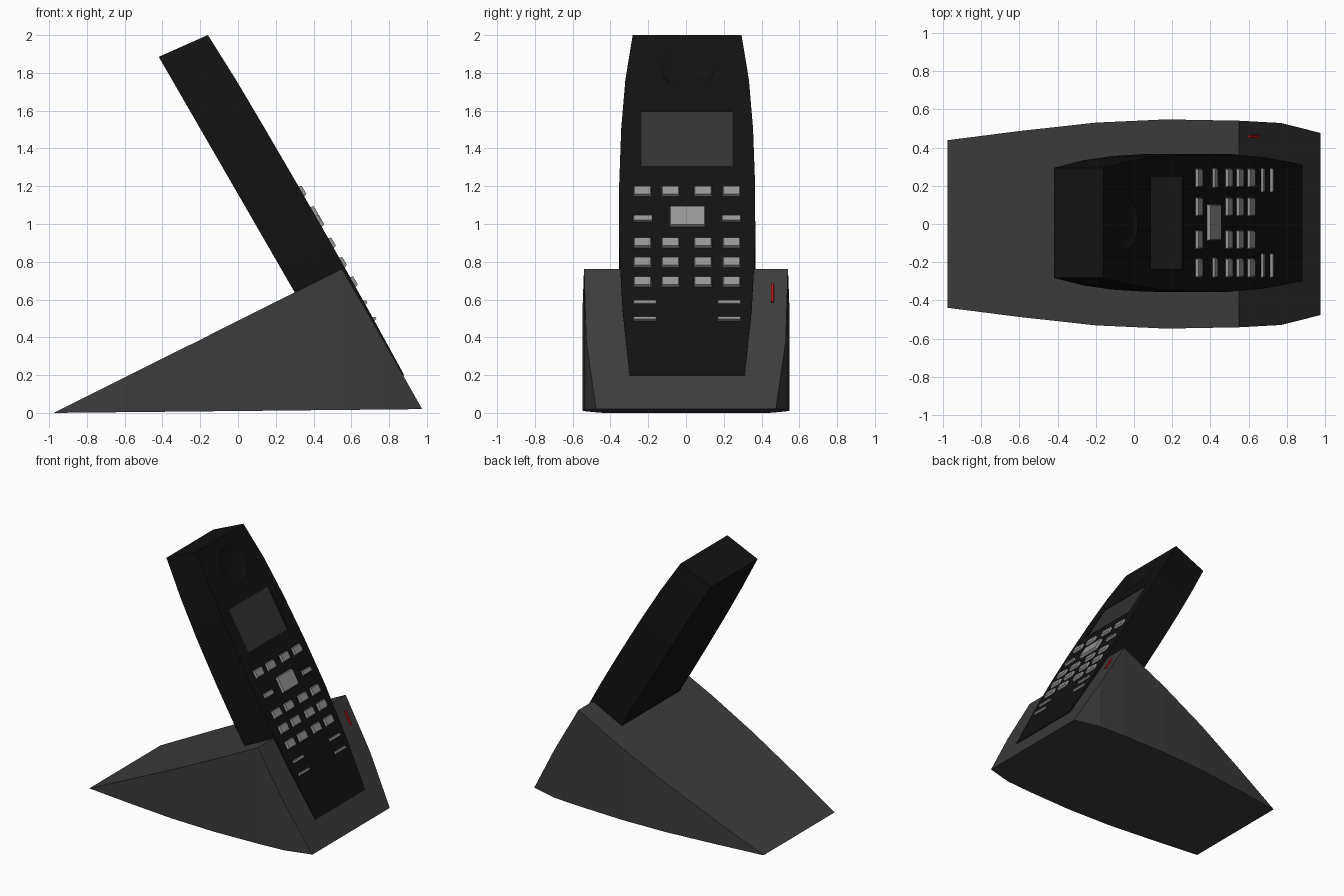
import bpy, bmesh, math
from mathutils import Matrix, Vector

if "Cube" in bpy.data.objects:
    bpy.data.objects.remove(bpy.data.objects["Cube"])

# Handset frame: local x = width, local y = along handset, local z = out of its face
T = math.radians(30)
S, C = math.sin(T), math.cos(T)
FRAME = Matrix(((0, -S, C, 0.88), (1, 0, 0, 0.006), (0, C, S, 0.2), (0, 0, 0, 1)))


def material(name, rgb):
    m = bpy.data.materials.new(name)
    m.diffuse_color = (*rgb, 1)
    m.use_nodes = True
    m.node_tree.nodes["Principled BSDF"].inputs["Base Color"].default_value = m.diffuse_color
    return m


DARK = material("base_grey", (0.045,) * 3)
BLACK = material("handset_black", (0.006,) * 3)
SCREEN = material("screen_grey", (0.032,) * 3)
KEY = material("key_grey", (0.3,) * 3)
RED = material("light_red", (0.45, 0.01, 0.01))


def finish(bm, name, mat, matrix=None):
    if matrix:
        bm.transform(matrix)
    bmesh.ops.recalc_face_normals(bm, faces=bm.faces)
    me = bpy.data.meshes.new(name)
    bm.to_mesh(me)
    bm.free()
    ob = bpy.data.objects.new(name, me)
    bpy.context.collection.objects.link(ob)
    me.materials.append(mat)
    return ob


def loft(name, sections, mat, matrix=None):
    """Skin a row of four-point sections; coinciding points are merged."""
    bm = bmesh.new()
    rings = [[bm.verts.new(p) for p in s] for s in sections]
    for a, b in zip(rings, rings[1:]):
        for i in range(4):
            j = (i + 1) % 4
            bm.faces.new((a[i], a[j], b[j], b[i]))
    bm.faces.new(rings[0])
    bm.faces.new(rings[-1])
    bmesh.ops.remove_doubles(bm, verts=bm.verts, dist=1e-4)
    return finish(bm, name, mat, matrix)


def face_height(u):
    """Slight bow of the handset's front face."""
    return 0.015 * (1 - ((u - 1.15) / 1.15) ** 2)


def block(name, y, z, w, h, low, high, mat, inset=0.0):
    """Tapered block on the handset face; y, z, w, h as seen from the right."""
    u, l = (z - 0.21) / C, h / C
    v = face_height(u)
    rings = []
    for k, d in ((low, 0), (high, inset)):
        a, b = w / 2 - d, l / 2 - d
        rings.append([(y + sx * a, u + sy * b, v + k)
                      for sx, sy in ((-1, -1), (1, -1), (1, 1), (-1, 1))])
    return loft(name, rings, mat, FRAME)


# Wedge base with bowed sides
base = []
for x, w, top in ((-0.975, 0.438, 0.0), (-0.6, 0.486, 0.188), (-0.2, 0.53, 0.387),
                  (0.17, 0.547, 0.573), (0.55, 0.54, 0.763), (0.77, 0.528, 0.382),
                  (0.975, 0.476, 0.02)):
    bot = 0.02 * (x + 0.975) / 1.95
    top = max(top, bot)
    base.append([(x, -w, bot), (x, w, bot), (x, w, top), (x, -w, top)])
loft("charging_base", base, DARK)

# Handset body
body = []
for u, w in ((0, 0.305), (0.4, 0.342), (0.8, 0.361), (1.15, 0.36),
             (1.5, 0.349), (1.8, 0.327), (2.079, 0.288)):
    ub = 2.109 if u > 2 else u
    v = 0 if u > 2 else face_height(u)
    body.append([(-w, u, v), (w, u, v), (w, ub, -0.283), (-w, ub, -0.283)])
handset = loft("handset", body, BLACK, FRAME)

# Earpiece dish and screen pocket cut into the handset
bm = bmesh.new()
bmesh.ops.create_uvsphere(bm, u_segments=32, v_segments=16, radius=1)
ear = Matrix.Translation((0.003, 1.88, 0.01)) @ Matrix.Diagonal((0.142, 0.142, 0.02, 1))
dish = finish(bm, "earpiece_cutter", BLACK, FRAME @ ear)
pocket = block("screen_cutter", 0.0, 1.456, 0.483, 0.29, -0.012, 0.05, BLACK)
bpy.context.view_layer.objects.active = handset
for cutter in (dish, pocket):
    cutter.hide_render = True
    mod = handset.modifiers.new("cut", 'BOOLEAN')
    mod.operation, mod.solver, mod.object = 'DIFFERENCE', 'EXACT', cutter
    bpy.ops.object.modifier_apply(modifier=mod.name)
    bpy.data.objects.remove(cutter)
bpy.ops.object.select_all(action='DESELECT')
handset.select_set(True)
bpy.ops.object.shade_smooth_by_angle(angle=math.radians(15))

# Screen
block("screen", 0.0, 1.456, 0.483, 0.29, -0.02, -0.006, SCREEN)

# Keys: four-column rows, then rows with outer keys only
columns = (-0.236, -0.088, 0.084, 0.235)
for z in (1.175, 0.902, 0.8, 0.697):
    for y in columns:
        block("key", y, z, 0.104, 0.058, -0.01, 0.016, KEY, 0.009)
for z, w, h in ((1.03, 0.108, 0.036), (0.588, 0.13, 0.024), (0.503, 0.13, 0.022)):
    for s in (-1, 1):
        block("side_key", s * (0.288 - w / 2), z, w, h, -0.01, 0.014, KEY, 0.006)
block("navigation_key", 0.002, 1.04, 0.195, 0.11, -0.01, 0.018, KEY, 0.008)

# Status light on the base's sloping front
block("status_light", 0.451, 0.645, 0.02, 0.1, -0.03, -0.004, RED, 0.003)
